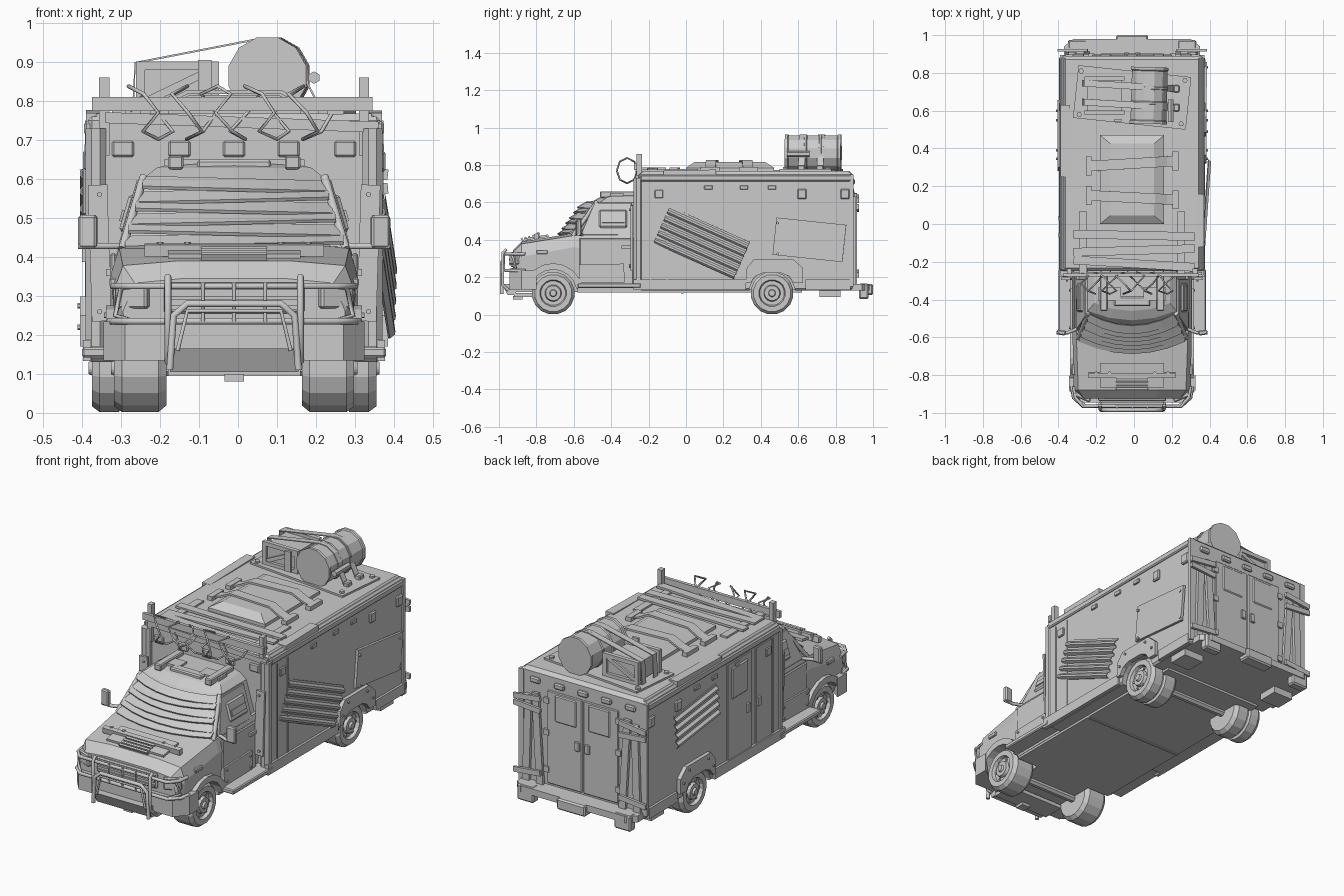
import bpy, bmesh, math
from mathutils import Vector
from math import sin, cos, pi, radians

if "Cube" in bpy.data.objects:
    bpy.data.objects.remove(bpy.data.objects["Cube"])


def loft(name, rings, loc=(0, 0, 0), rot=(0, 0, 0), bevel=0):
    bm = bmesh.new()
    vs = [[bm.verts.new(p) for p in r] for r in rings]
    n = len(rings[0])
    for a, b in zip(vs, vs[1:]):
        for i in range(n):
            bm.faces.new((a[i], a[(i + 1) % n], b[(i + 1) % n], b[i]))
    bm.faces.new(vs[0])
    bm.faces.new(vs[-1][::-1])
    bmesh.ops.recalc_face_normals(bm, faces=bm.faces)
    if bevel:
        bmesh.ops.bevel(bm, geom=bm.edges[:], offset=bevel, segments=1, affect='EDGES')
    me = bpy.data.meshes.new(name)
    bm.to_mesh(me)
    bm.free()
    ob = bpy.data.objects.new(name, me)
    bpy.context.collection.objects.link(ob)
    ob.location, ob.rotation_euler = loc, rot
    return ob


def prism(name, pts, axis, a, b, loc=(0, 0, 0), rot=(0, 0, 0), bevel=0):
    f = {'x': lambda p, t: (t, p[0], p[1]), 'y': lambda p, t: (p[0], t, p[1]), 'z': lambda p, t: (p[0], p[1], t)}[axis]
    return loft(name, [[f(p, t) for p in pts] for t in (a, b)], loc, rot, bevel)


def box(name, c, s, rot=(0, 0, 0), bevel=0):
    x, y, z = (v / 2 for v in s)
    return prism(name, [(-x, -y), (x, -y), (x, y), (-x, y)], 'z', -z, z, c, rot, bevel)


def lathe(name, prof, n, loc, rot=(0, 0, 0)):  # turned about local x
    return loft(name, [[(x, r * cos(2 * pi * (i + .5) / n), r * sin(2 * pi * (i + .5) / n)) for i in range(n)]
                       for x, r in prof], loc, rot)


def tube(name, pts, r, res=1):
    cu = bpy.data.curves.new(name, 'CURVE')
    cu.dimensions, cu.bevel_depth, cu.bevel_resolution, cu.use_fill_caps = '3D', r, res, True
    sp = cu.splines.new('POLY')
    sp.points.add(len(pts) - 1)
    for q, p in zip(sp.points, pts):
        q.co = (*p, 1)
    tmp = bpy.data.objects.new(name + "_curve", cu)
    me = bpy.data.meshes.new_from_object(tmp)
    bpy.data.objects.remove(tmp)
    ob = bpy.data.objects.new(name, me)
    bpy.context.collection.objects.link(ob)
    return ob


def strap(name, pts, y, w, t=.008, skew=0):  # ribbon following an x,z path
    rings = []
    for i, p in enumerate(pts):
        d = Vector(pts[min(i + 1, len(pts) - 1)]) - Vector(pts[max(i - 1, 0)])
        n = Vector((-d.y, d.x)).normalized() * t
        yy = y + skew * p[0]
        rings.append([(p[0], yy - w / 2, p[1]), (p[0], yy + w / 2, p[1]),
                      (p[0] + n.x, yy + w / 2, p[1] + n.y), (p[0] + n.x, yy - w / 2, p[1] + n.y)])
    return loft(name, rings)


def corrugated(name, loc, rot, length, height, ridges, side):
    st = height / ridges
    front = [(side * (.018 if k % 4 in (1, 2) else .005), -height / 2 + k * st / 4) for k in range(4 * ridges + 1)]
    prism(name, front + [(x - side * .005, z) for x, z in front[::-1]], 'y', -length / 2, length / 2, loc, rot)


def bolts(name, pts, r=.008, rot=(0, 0, 0), h=.012):
    for p in pts:
        lathe(name, [(-h / 2, r), (h / 2, r)], 6, p, rot)


def cut(ob, cutter):
    cutter.hide_render = True
    cutter.display_type = 'WIRE'
    m = ob.modifiers.new("cut", 'BOOLEAN')
    m.operation, m.object = 'DIFFERENCE', cutter


UP, BACK = (0, pi / 2, 0), (0, 0, pi / 2)
FY, RY, WZ = -.71, .46, .115

# Rear box, floor and roof slab
body = box("box_body", (0, .32, .445), (.75, 1.14, .63), bevel=.01)
box("roof_slab", (0, .32, .757), (.72, 1.12, .022), bevel=.008)
box("floor_pan", (0, .02, .128), (.6, 1.2, .02))
box("floor_seam", (0, -.02, .117), (.6, .012, .008))
for s in (1, -1):
    cut(body, lathe("rear_arch_cutter", [(-.2, .124), (.2, .124)], 16, (s * .38, RY, WZ)))
    box("roof_trim", (s * .372, .32, .73), (.025, 1.13, .035), bevel=.006)
    box("lower_rail", (s * .377, .02, .16), (.02, .6, .055))
    box("lower_rail_rear", (s * .377, .76, .16), (.02, .24, .055))
    lathe("corner_post", [(-.28, .028), (.28, .028)], 8, (s * .355, -.255, .45), UP)
    box("corner_guard", (s * .345, -.29, .41), (.05, .012, .35), (0, s * .03, 0))
    bolts("guard_bolt", [(s * .345, -.298, z) for z in (.26, .56)], .007, BACK)
    box("rear_corner_trim", (s * .368, .885, .45), (.03, .02, .6))
    box("step_board", (s * .33, -.41, .155), (.12, .34, .025), bevel=.005)
    # wheel arch plate
    prism("rear_arch_plate", [(.32, .17), (.325, .25), (.365, .298), (.57, .298), (.625, .25), (.625, .17), (.575, .17),
                              (.55, .205), (.51, .222), (.41, .222), (.37, .205), (.345, .17)], 'x', s * .37, s * .395)
    bolts("arch_bolt", [(s * .396, y, z) for y, z in ((.345, .22), (.39, .275), (.55, .275), (.6, .22))], .007)
    for y in (.12, .31, .46):
        box("side_marker", (s * .378, y, .68), (.012, .045, .022), bevel=.003)
    for y in (.62, .85):
        box("side_lamp", (s * .378, y, .645), (.02, .05, .055), bevel=.006)
    for y in (-.19, -.1):
        box("side_seam", (s * .376, y, .44), (.006, .006, .52))
    box("side_vent", (s * .378, -.145, .645), (.014, .045, .045), bevel=.004)
    box("roof_edge_plate", (s * .355, .02 if s > 0 else .44, .745), (.05, .28 if s > 0 else .38, .055), (.02, 0, 0))
for x in (-.285, -.14, 0, .14, .285):
    box("front_lamp", (x, -.25, .677), (.056, .016, .042), bevel=.005)
    box("rear_lamp", (x, .893, .71), (.06, .02, .03), bevel=.006)

# Right side patches
corrugated("right_corrugated_sheet", (.383, .085, .385), (radians(-24), 0, radians(-4)), .47, .215, 5, 1)
box("right_sheet_patch", (.387, .66, .4), (.014, .375, .2), (radians(-6), 0, radians(-1)))
bolts("patch_bolt", [(.395, y, z) for y, z in ((.49, .49), (.83, .455), (.49, .325), (.83, .3))], .008)
# Left side doors and patch
corrugated("left_corrugated_sheet", (-.377, .47, .53), (radians(-7), 0, 0), .36, .18, 4, -1)
box("left_side_door", (-.375, .1, .43), (.012, .21, .55), bevel=.003)
box("left_door_window", (-.38, .1, .59), (.014, .14, .17), bevel=.006)
box("left_locker_door", (-.375, -.11, .43), (.01, .14, .55), bevel=.003)
for y in (.03, -.06):
    box("left_door_handle", (-.383, y, .41), (.014, .025, .045))

# Rear doors, boards and bumper
for s in (1, -1):
    box("rear_door", (s * .108, .89, .425), (.208, .014, .5), bevel=.004)
    box("rear_door_window", (s * .1, .895, .59), (.13, .014, .145), bevel=.006)
    box("rear_door_handle", (s * .03, .899, .42), (.03, .016, .05), bevel=.004)
    for z in (.25, .45, .62):
        box("rear_hinge", (s * .215, .895, z), (.03, .016, .03))
    box("rear_board_inner", (s * .26, .905, .4), (.04, .016, .5), (0, s * .06, 0))
    box("rear_board_outer", (s * .325, .902, .39), (.04, .016, .48), (0, -s * .03, 0))
    for z, a in ((.22, .1), (.57, -.08), (.62, .12)):
        box("rear_cross_board", (s * .315, .919, z), (.16, .014, .028), (0, s * a, 0))
    box("rear_bumper_end", (s * .29, .95, .125), (.1, .05, .085), bevel=.008)
    box("rear_underbox", (s * .3, .77, .118), (.12, .11, .05))
prism("rear_bumper", [(-.36, .88), (.36, .88), (.36, .94), (.31, .98), (-.31, .98), (-.36, .94)], 'z', .13, .165)
box("tow_step", (0, .965, .135), (.17, .07, .06), bevel=.008)

# Lower cab with hood
def section(y, zb, zm, zt, h, ht):
    return [(-h * .96, y, zb), (h * .96, y, zb), (h, y, zm), (ht, y, zt - .012), (ht * .5, y, zt),
            (-ht * .5, y, zt), (-ht, y, zt - .012), (-h, y, zm)]
cab = loft("cab_lower", [section(-.925, .16, .26, .345, .285, .255), section(-.88, .15, .31, .39, .31, .285),
                         section(-.6, .13, .36, .435, .315, .295), section(-.24, .13, .36, .45, .315, .295)])
cut(cab, lathe("front_arch_cutter", [(-.5, .13), (.5, .13)], 16, (0, FY, WZ)))
box("engine_block", (0, -.68, .22), (.34, .48, .2))

# Cab upper with bowed windscreen
def plan(z, yf, bow, h):
    return [(-h, yf, z), (-h * .5, yf - bow * .75, z), (0, yf - bow, z), (h * .5, yf - bow * .75, z), (h, yf, z),
            (h, -.24, z), (-h, -.24, z)]
loft("cab_upper", [plan(.41, -.585, .07, .29), plan(.6, -.46, .05, .235), plan(.628, -.42, .04, .2), plan(.64, -.38, .03, .16)])
for i in range(6):  # windscreen slats, each leaning out at its lower edge
    t = i / 5
    z, yf, h, tilt = .44 + .142 * t, -.585 + .105 * t, .28 - .045 * t, .006 * (-1) ** i
    rings = []
    for k in range(-3, 4):
        u = k / 3
        x, y, zz = u * h, yf - .008 - .065 * (1 - u * u), z + tilt * u
        rings.append([(x, y - .03, zz - .006), (x, y + .014, zz + .02), (x, y + .018, zz + .012), (x, y - .026, zz - .014)])
    loft("windscreen_slat", rings)
for s in (1, -1):
    tube("windscreen_post", [(s * .287, -.605, .42), (s * .232, -.475, .605)], .012)
    # door: window frame, panel and armour
    fr = [(-.565, .42), (-.49, .6), (-.29, .6), (-.29, .42)]
    prism("door_window_frame", [(y + .43, z - .51) for y, z in fr], 'x', -.008, .008, (s * .266, -.43, .51), (0, -s * .28, 0), .003)
    box("door_window", (s * .268, -.39, .51), (.03, .15, .1), (0, -s * .28, 0), .008)
    box("door_slit_cover", (s * .284, -.39, .505), (.014, .12, .03), (0, -s * .28, 0))
    box("door_panel", (s * .31, -.425, .28), (.016, .29, .26), bevel=.005)
    box("door_armour", (s * .32, -.45, .22), (.014, .24, .1), (.02, 0, 0))
    bolts("armour_bolt", [(s * .328, y, z) for y in (-.55, -.35) for z in (.19, .25)], .007)
    box("door_handle", (s * .32, -.32, .36), (.016, .05, .018))
    # flared front wheel arch
    arc = [(FY + r * cos(a), WZ + r * sin(a)) for r, q in ((.16, range(9)), (.126, range(8, -1, -1))) for a in [pi * (.06 + .11 * k) for k in q]]
    prism("front_arch_flare", arc, 'x', s * .27, s * .328)
    # mirror
    tube("mirror_arm", [(s * .28, -.55, .428), (s * .34, -.575, .428), (s * .4, -.575, .428)], .009)
    box("mirror", (s * .375, -.575, .465), (.048, .026, .085), (0, 0, s * .15), .006)
    # headlamp, hood and roof fittings
    box("headlamp", (s * .255, -.9, .3), (.09, .06, .065), (0, 0, s * .4), .006)
    box("fender_lamp", (s * .31, -.77, .335), (.02, .06, .022), bevel=.004)
    box("roof_bracket", (s * .15, -.36, .642), (.04, .2, .035), bevel=.005)
    box("roof_bracket_plate", (s * .12, -.37, .64), (.12, .07, .02))
box("roof_light_bar", (0, -.41, .637), (.19, .05, .025), bevel=.006)
box("hood_plate", (0, -.8, .412), (.34, .13, .012), (.16, 0, 0))
box("hood_brace", (0, -.8, .418), (.46, .025, .03), (.15, 0, 0))
for k in range(4):
    box("hood_vent_louvre", (0, -.875 + .02 * k, .4 + .005 * k), (.17, .01, .02), (.5, 0, 0))
bolts("hood_bolt", [(x, -.79, .423) for x in (-.19, -.12, .12, .19)], .009, UP, .03)
box("grille", (0, -.925, .295), (.36, .025, .08), bevel=.006)
for k in range(3):
    box("grille_bar", (0, -.94, .27 + .025 * k), (.34, .012, .01))

# Front bumper and bull bar
prism("front_bumper", [(-.335, -.8), (-.335, -.88), (-.28, -.945), (.28, -.945), (.335, -.88), (.335, -.8), (.25, -.86), (-.25, -.86)],
      'z', .135, .235)
prism("bumper_skid", [(-.985, .165), (-.94, .165), (-.9, .105), (-.955, .105)], 'x', -.165, .165)
box("skid_pan", (0, -.86, .105), (.34, .12, .02))
box("tow_eye", (0, -.9, .09), (.05, .05, .02))
for z, w in ((.325, .29), (.235, .3)):
    tube("bull_bar_rail", [(-w - .02, -.86, z), (-w - .01, -.92, z), (-.26, -.965, z), (.26, -.965, z), (w + .01, -.92, z), (w + .02, -.86, z)], .009)
tube("bull_bar_hoop", [(-.165, -.985, .11), (-.155, -.985, .25), (-.12, -.985, .28), (.12, -.985, .28), (.155, -.985, .25), (.165, -.985, .11)], .01)
tube("bull_bar_hoop_inner", [(-.145, -.985, .16), (-.12, -.985, .262), (.12, -.985, .262), (.145, -.985, .16)], .006)
for s in (1, -1):
    tube("bull_bar_upright", [(s * .17, -.95, .13), (s * .17, -.98, .16), (s * .17, -.98, .33), (s * .17, -.96, .35)], .009)
    tube("bull_bar_loop", [(s * .25, -.96, .325), (s * .29, -.93, .32), (s * .305, -.91, .25), (s * .26, -.955, .235)], .007)
    for x in (0, .08):
        tube("bull_bar_thin_post", [(s * x, -.972, .235), (s * x, -.972, .335)], .005)

# Wheels and axles
for s in (1, -1):
    for y, xo, w, nm in ((FY, .308, .134, "front_wheel"), (RY, .365, .17, "rear_wheel")):
        prof = [(-w, .06), (-w, .098), (-w + .02, .115), (-.02, .115), (0, .1), (0, .072), (-.018, .066),
                (-.018, .045), (-.002, .04), (-.002, .02), (.008, .016), (.008, .003)]
        if nm == "rear_wheel":
            prof[3:3] = [(-.09, .115), (-.085, .1), (-.075, .1), (-.07, .115)]
        lathe(nm, [(s * x, r) for x, r in prof], 16, (s * xo, y, WZ))
        bolts("wheel_nut", [(s * (xo - .016), y + .054 * cos(k * pi / 3), WZ + .054 * sin(k * pi / 3)) for k in range(6)], .006)
for y in (FY, RY):
    lathe("axle", [(-.25, .022), (.25, .022)], 8, (0, y, WZ))

# Roof front: planks, posts and wire coil
box("front_plank", (-.005, -.27, .792), (.72, .018, .036))
box("front_plank_lower", (.02, -.262, .745), (.7, .014, .028), (0, .035, 0))
for s in (1, -1):
    box("front_plank_post", (s * .333, -.25, .76), (.026, .03, .2))
    box("roof_plank_support", (s * .26, -.1, .772), (.04, .33, .012))
for y, a in ((-.21, -.06), (-.14, .03), (-.06, -.02)):
    box("roof_plank", (.01, y, .78), (.64, .045, .012), (0, 0, a))
tube("wire_coil", [(-.27 + .5 * k / 40 + .03 * sin(k * 2.1), -.315 + .055 * cos(k * pi / 4), .77 + .068 * sin(k * pi / 4)) for k in range(41)], .005)

# Roof hatch with straps
rect = lambda x, y0, y1, z: [(-x, y0, z), (x, y0, z), (x, y1, z), (-x, y1, z)]
loft("roof_hatch", [rect(.17, 0, .47, .76), rect(.17, 0, .47, .785), rect(.115, .045, .425, .815)])
for y, k in ((.14, -.05), (.32, .06)):
    strap("hatch_strap", [(-.24, .77), (-.18, .787), (-.12, .818), (.12, .818), (.18, .787), (.24, .77)], y, .055, .01, k)
    for s in (1, -1):
        box("strap_anchor", (s * .23, y + k * s * .23, .778), (.03, .1, .025))

# Roof cargo: plate, barrel, crate and ties
box("cargo_plate", (0, .67, .772), (.6, .28, .012), (0, 0, radians(-6)))
bolts("cargo_plate_bolt", [(-.27, .81, .782), (.28, .76, .782), (-.28, .58, .782), (.26, .53, .782)], .014, UP)
lathe("barrel", [(-.15, .092), (-.15, .103), (-.135, .103), (-.13, .098), (-.05, .098), (-.045, .103), (-.035, .103), (-.03, .098),
                 (.03, .098), (.035, .103), (.045, .103), (.05, .098), (.13, .098), (.135, .103), (.15, .103), (.15, .092)],
      12, (.09, .68, .864), (0, 0, pi / 2 - .03))
for y in (.59, .77):  # open crate frame
    for z in (.785, .89):
        box("crate_rail", (-.145, y, z), (.21, .022, .022))
    for x in (-.24, -.05):
        box("crate_post", (x, y, .838), (.022, .022, .125))
    box("crate_brace", (-.145, y, .838), (.2, .012, .02), (0, -.45, 0))
box("crate_inside", (-.145, .68, .835), (.18, .17, .1))
box("crate_stake", (-.075, .55, .85), (.035, .014, .11))
for y in (.63, .73):
    top = [(.09 + .102 * cos(radians(a)), .863 + .102 * sin(radians(a))) for a in (-10, 15, 45, 75, 100)]
    strap("cargo_strap", [(.225, .78)] + top + [(-.255, .9), (-.262, .775)], y, .035, .005, -.06)
    box("strap_hook", (.235, y - .014, .785), (.03, .04, .03), bevel=.005)
lathe("gas_can", [(-.06, .016), (.06, .016)], 6, (.205, .6, .86), BACK)

# The truck sits slightly left of centre
for ob in bpy.data.objects:
    ob.location.x -= .01
